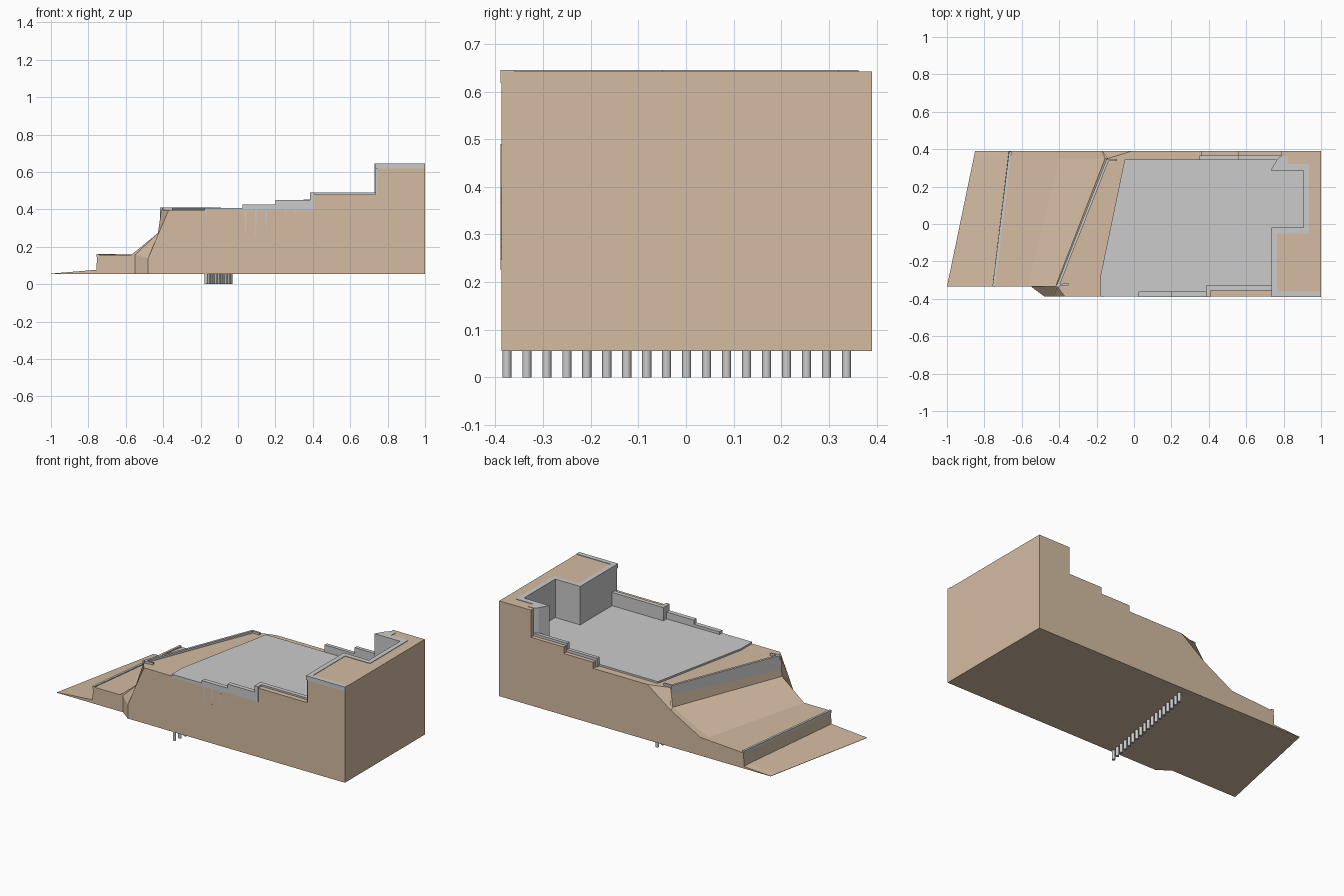
import bpy, bmesh
from mathutils import Vector

if "Cube" in bpy.data.objects:
    bpy.data.objects.remove(bpy.data.objects["Cube"])

BASE, FLOOR = 0.055, 0.397
earth = bpy.data.materials.new("earth")
earth.diffuse_color = (0.66, 0.50, 0.36, 1)
earth.use_nodes = True
earth.node_tree.nodes["Principled BSDF"].inputs["Base Color"].default_value = earth.diffuse_color


def finish(bm, name, mat=None):
    bmesh.ops.recalc_face_normals(bm, faces=bm.faces[:])
    me = bpy.data.meshes.new(name)
    bm.to_mesh(me)
    bm.free()
    ob = bpy.data.objects.new(name, me)
    bpy.context.collection.objects.link(ob)
    if mat:
        me.materials.append(mat)
    return ob


def prism(name, outline, z0, z1, mat=None):
    """Extrude a plan outline from z0 to z1."""
    bm = bmesh.new()
    face = bm.faces.new([bm.verts.new((x, y, z0)) for x, y in outline])
    up = bmesh.ops.extrude_face_region(bm, geom=[face], use_keep_orig=True)["geom"]
    bmesh.ops.translate(bm, vec=(0, 0, z1 - z0),
                        verts=[g for g in up if isinstance(g, bmesh.types.BMVert)])
    return finish(bm, name, mat)


def box(name, x0, x1, y0, y1, z0, z1, mat=None):
    return prism(name, [(x0, y0), (x1, y0), (x1, y1), (x0, y1)], z0, z1, mat)


def loft(name, sections, mat):
    """Join x-z ground profiles at successive y values, closed down to BASE."""
    bm = bmesh.new()
    rings = []
    for y, pts in sections:
        ring = pts + [(pts[-1][0], BASE), (pts[0][0], BASE)]
        rings.append([bm.verts.new((x, y, z)) for x, z in ring])
    n = len(rings[0])
    for a, b in zip(rings, rings[1:]):
        for i in range(n):
            j = (i + 1) % n
            bm.faces.new((a[i], a[j], b[j], b[i]))
    bm.faces.new(rings[0])
    bm.faces.new(rings[-1])
    return finish(bm, name, mat)


def strip(name, a, b, width, z0, z1):
    """Straight wall in plan from a to b, thickened to the left of its path."""
    a, b = Vector(a), Vector(b)
    d = (b - a).normalized()
    n = Vector((-d.y, d.x)) * width
    return prism(name, [tuple(p) for p in (a, b, b + n, a + n)], z0, z1)


# Main hillside with lower bench, bank and upper terrace
loft("hillside", [
    (-0.335, [(-1, .057), (-.757, .077), (-.753, .157), (-.57, .157),
              (-.42, .28), (-.41, FLOOR), (1, FLOOR)]),
    (0.35, [(-.858, .057), (-.674, .072), (-.670, .155), (-.40, .16),
            (-.155, .28), (-.14, FLOOR), (1, FLOOR)]),
    (0.39, [(-.85, .057), (-.669, .067), (-.665, .15), (-.37, .168),
            (-.17, .28), (-.01, FLOOR), (1, FLOOR)]),
], earth)

# Flared flank along the front
loft("front_flank", [
    (-0.387, [(-.48, .14), (-.43, .26), (-.37, FLOOR), (1, FLOOR)]),
    (-0.335, [(-.55, .157), (-.42, .28), (-.41, FLOOR), (1, FLOOR)]),
], earth)

# High earth block with the recess on its inner side
prism("upper_block", [(.745, -.387), (1, -.387), (1, .39), (.785, .39), (.785, .355),
                      (.815, .355), (.815, .315), (.93, .315), (.93, -.045),
                      (.745, -.045)], .39, .642, earth)

# Earth shoulders beside the terrace
box("front_shoulder", .39, .745, -.387, -.352, .39, .48, earth)
box("back_shoulder_high", .56, .785, .362, .39, .39, .475, earth)
box("back_shoulder_low", .36, .56, .362, .39, .39, .435, earth)

# Paved terrace
prism("terrace_slab", [(-.18, -.387), (.92, -.387), (.92, .345), (-.05, .345),
                       (-.18, -.28)], .39, .408)

# Wall around the recess, and the coping along the front of the block
prism("recess_wall", [(.735, -.38), (.735, -.02), (.905, -.02), (.905, .285),
                      (.73, .285), (.765, .345), (.785, .362), (.82, .362),
                      (.82, .32), (.935, .32), (.935, -.05), (.765, -.05),
                      (.765, -.38)], .395, .645)
box("front_coping", .735, 1.0, -.389, -.36, .618, .645)

# Stepped parapets at both sides of the terrace
box("front_parapet_low", .025, .2, -.389, -.362, .395, .425)
box("front_parapet_mid", .2, .39, -.389, -.362, .395, .45)
box("front_parapet_high", .39, .74, -.356, -.33, .395, .49)
box("front_parapet_post", .385, .41, -.389, -.33, .395, .49)
box("back_parapet_low", .35, .555, .343, .365, .395, .452)
box("back_parapet_high", .555, .79, .343, .365, .395, .49)

# Retaining wall at the top of the bank, with short returns
wall_a, wall_b = (-.416, -.335), (-.146, .348)
strip("retaining_wall", wall_b, wall_a, .014, .275, .41)
strip("retaining_return_front", wall_a, (-.35, -.328), .012, .385, .41)
strip("retaining_return_back", (-.09, .348), wall_b, .012, .385, .41)

# Coping on the lower bench
strip("bench_coping", (-.668, .388), (-.757, -.335), .014, .145, .162)

# Thin runs hanging down the front face
for i, (x, bottom) in enumerate([(-.17, .33), (.04, .22), (.095, .25), (.15, .27),
                                 (.255, .36), (.305, .37)]):
    bm = bmesh.new()
    pts = [(x - .004, -.389, .405), (x + .006, -.389, .405), (x, -.389, bottom),
           (x, -.38, .405)]
    v = [bm.verts.new(p) for p in pts]
    for f in ((0, 1, 2), (0, 2, 3), (1, 3, 2), (0, 3, 1)):
        bm.faces.new([v[k] for k in f])
    finish(bm, f"front_run_{i + 1}")

# Slanted row of pegs under the base
for i in range(18):
    t = i / 17
    bm = bmesh.new()
    bmesh.ops.create_cone(bm, cap_ends=True, segments=16, radius1=.0095, radius2=.0095,
                          depth=.06)
    bmesh.ops.translate(bm, verts=bm.verts[:],
                        vec=(-.17 + .13 * t, -.376 + .713 * t, .03))
    peg = finish(bm, f"peg_{i + 1}")
    bpy.context.view_layer.objects.active = peg
    peg.select_set(True)
bpy.ops.object.shade_smooth_by_angle()
